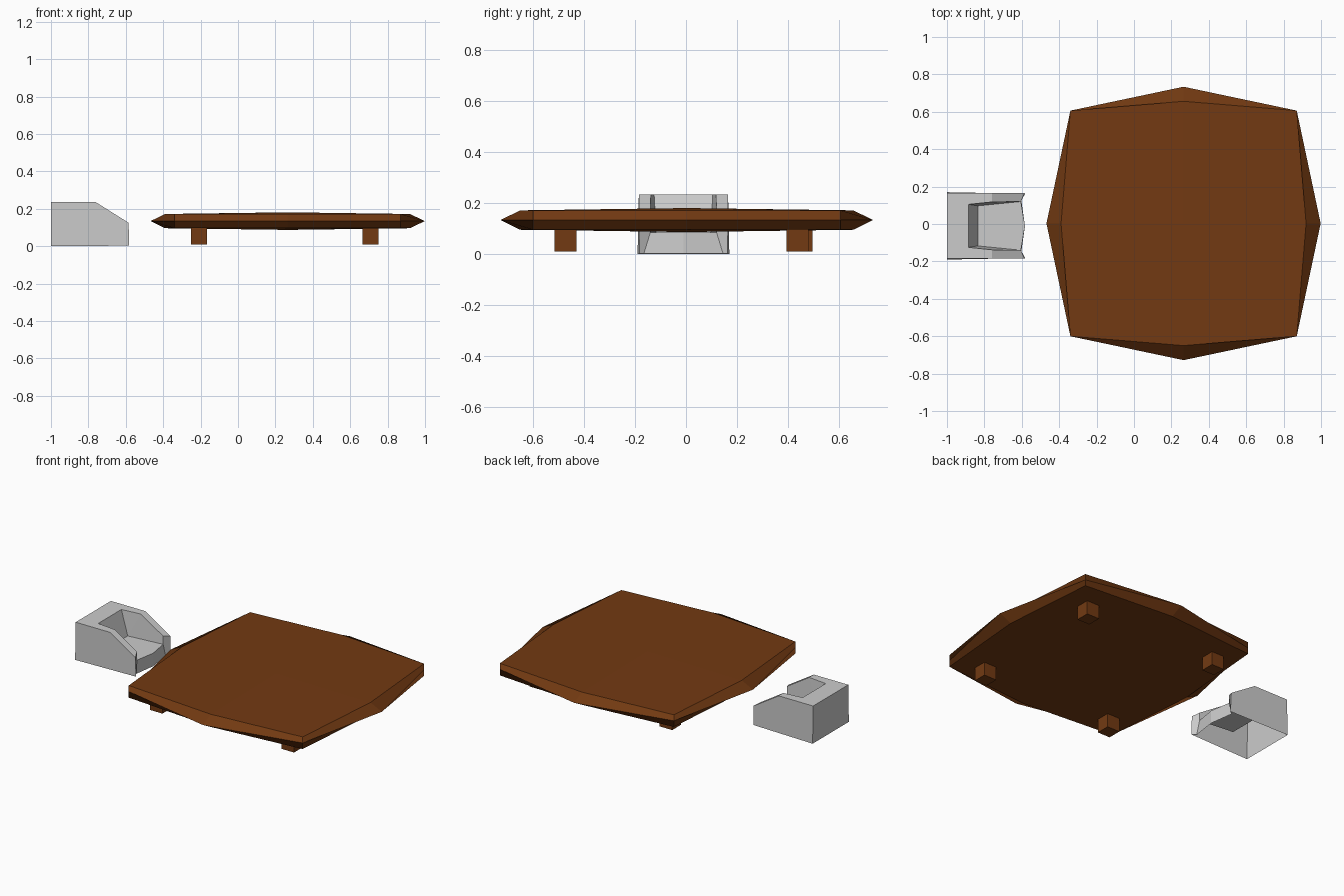
import bpy, bmesh
from mathutils import Vector

if "Cube" in bpy.data.objects:
    bpy.data.objects.remove(bpy.data.objects["Cube"])

wood = bpy.data.materials.new("brown_wood")
wood.diffuse_color = (0.17, 0.042, 0.006, 1)
wood.use_nodes = True
wood.node_tree.nodes["Principled BSDF"].inputs["Base Color"].default_value = wood.diffuse_color


def finish(bm, name, mat=None):
    bmesh.ops.recalc_face_normals(bm, faces=bm.faces[:])
    me = bpy.data.meshes.new(name)
    bm.to_mesh(me)
    bm.free()
    ob = bpy.data.objects.new(name, me)
    bpy.context.collection.objects.link(ob)
    if mat:
        me.materials.append(mat)
    return ob


# Table top: once-subdivided slab whose face and edge midpoints bulge outward
bm = bmesh.new()
bmesh.ops.create_cube(bm, size=2)
bmesh.ops.subdivide_edges(bm, edges=bm.edges[:], cuts=1, use_grid_fill=True)
for v in bm.verts:
    x, y, z = (round(c) for c in v.co)
    if x and y:
        r, h = 0.605, 0.038
    elif x or y:
        r, h = (0.655, 0.038) if z else (0.733, 0)
    else:
        r, h = 0, 0.047
    v.co = Vector((0.265 + x * r, 0.003 + y * r * 0.997, 0.134 + z * h))
finish(bm, "table_top", wood)

# Table legs: four short blocks
legs = {"front_left": (-0.208, -0.473), "front_right": (0.708, -0.473),
        "back_left": (-0.208, 0.453), "back_right": (0.708, 0.438)}
for name, (x, y) in legs.items():
    bm = bmesh.new()
    bmesh.ops.create_cube(bm, size=1)
    for v in bm.verts:
        v.co = Vector((x + v.co.x * 0.087, y + v.co.y * 0.086, 0.055 + v.co.z * 0.09))
    finish(bm, name + "_table_leg", wood)

# Armchair: hollow shell, open underneath, made of two matching sides
side = {
    "back_low": (-1.0, 0.18, 0.0), "back_top": (-1.0, 0.175, 0.235),
    "arm_top": (-0.76, 0.175, 0.235), "arm_front": (-0.585, 0.175, 0.125),
    "front_low": (-0.582, 0.172, 0.003),
    "in_back": (-0.885, 0.115, 0.235), "in_arm": (-0.76, 0.128, 0.235),
    "in_front": (-0.605, 0.13, 0.137),
    "seat_back": (-0.835, 0.107, 0.085), "seat_front": (-0.605, 0.13, 0.085),
    "crease": (-0.605, 0.155, 0.003),
}
side_faces = [
    "back_low back_top arm_top arm_front front_low",
    "back_top arm_top in_arm in_back",
    "arm_top arm_front in_front in_arm",
    "in_back in_arm seat_back",
    "in_arm in_front seat_front seat_back",
    "arm_front in_front seat_front crease front_low",
]
bm = bmesh.new()
lip = bm.verts.new((-0.583, -0.01, 0.085))
toe = bm.verts.new((-0.583, -0.01, 0.003))
L, R = ({k: bm.verts.new((x, s * y - 0.01, z)) for k, (x, y, z) in side.items()}
        for s in (-1, 1))
for S in (L, R):
    for f in side_faces:
        bm.faces.new([S[k] for k in f.split()])
    bm.faces.new([S["crease"], S["seat_front"], lip, toe])
# Back wall, top rim, backrest and seat join the two sides
for a, b in (("back_low", "back_top"), ("back_top", "in_back"), ("in_back", "seat_back")):
    bm.faces.new([L[a], L[b], R[b], R[a]])
bm.faces.new([L["seat_back"], L["seat_front"], lip, R["seat_front"], R["seat_back"]])
finish(bm, "armchair")
